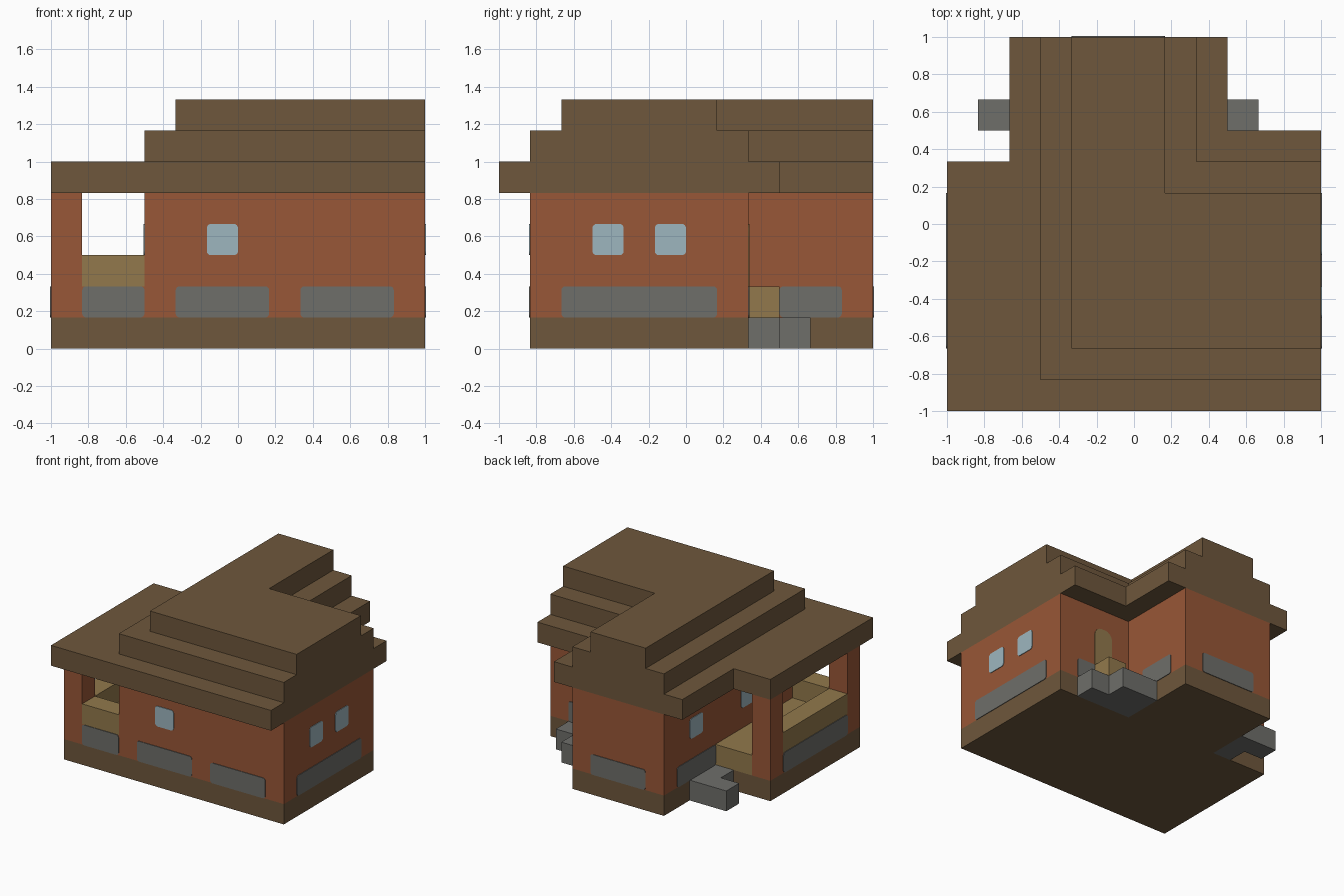
import bpy, bmesh, math
from mathutils import Vector

cube = bpy.data.objects.get("Cube")
if cube:
    bpy.data.objects.remove(cube, do_unlink=True)

U = 1 / 6  # building module: every part sits on this grid


def material(name, *srgb):
    linear = [((c / 255 + 0.055) / 1.055) ** 2.4 for c in srgb] + [1]
    mat = bpy.data.materials.new(name)
    mat.use_nodes = True
    mat.diffuse_color = linear
    bsdf = mat.node_tree.nodes["Principled BSDF"]
    bsdf.inputs["Base Color"].default_value = linear
    bsdf.inputs["Roughness"].default_value = 0.9
    return mat


BROWN = material("dark_timber", 110, 87, 60)
ORANGE = material("terracotta", 152, 87, 55)
GREY = material("stone", 110, 110, 106)
TAN = material("light_timber", 146, 121, 76)
GLASS = material("pale_glass", 158, 182, 191)


def extrude(name, points, offset, mat):
    """Flat outline swept along an offset, in modules."""
    bm = bmesh.new()
    face = bm.faces.new([bm.verts.new(Vector(p) * U) for p in points])
    swept = bmesh.ops.extrude_face_region(bm, geom=[face])["geom"]
    verts = [g for g in swept if isinstance(g, bmesh.types.BMVert)]
    bmesh.ops.translate(bm, verts=verts, vec=Vector(offset) * U)
    bmesh.ops.recalc_face_normals(bm, faces=bm.faces)
    mesh = bpy.data.meshes.new(name)
    bm.to_mesh(mesh)
    bm.free()
    mesh.materials.append(mat)
    obj = bpy.data.objects.new(name, mesh)
    bpy.context.collection.objects.link(obj)
    return obj


def prism(name, outline, z0, z1, mat):
    return extrude(name, [(x, y, z0) for x, y in outline], (0, 0, z1 - z0), mat)


def box(name, x0, x1, y0, y1, z0, z1, mat):
    return prism(name, [(x0, y0), (x1, y0), (x1, y1), (x0, y1)], z0, z1, mat)


def plate(name, axis, wall, side, a0, a1, z0, z1, mat, top=0.13, bottom=0.13):
    """Thin rounded plate on a wall; a0..a1 runs along the wall."""
    outline = []
    corners = [(a1, z1, -1, -1, top), (a0, z1, 1, -1, top),
               (a0, z0, 1, 1, bottom), (a1, z0, -1, 1, bottom)]
    for i, (a, z, da, dz, r) in enumerate(corners):
        steps = 4 if r else 0
        for k in range(steps + 1):
            t = math.pi / 2 * (i + k / max(steps, 1))
            outline.append((a + r * (da + math.cos(t)), z + r * (dz + math.sin(t))))
    t = 0.03 * side
    if axis == "x":
        return extrude(name, [(wall, a, z) for a, z in outline], (t, 0, 0), mat)
    return extrude(name, [(a, wall, z) for a, z in outline], (0, t, 0), mat)


# Foundation and main walls
prism("foundation", [(-6, -5), (6, -5), (6, 2), (2, 2), (2, 6), (-3, 6), (-3, 2), (-6, 2)],
      0, 1, BROWN)
prism("house_walls", [(-3, -5), (6, -5), (6, 2), (2, 2), (2, 6), (-3, 6)], 1, 5, ORANGE)

# Stepped roof: broad eaves, then two shrinking tiers
prism("roof_eaves", [(-6, -6), (6, -6), (6, 3), (3, 3), (3, 6), (-4, 6), (-4, 2), (-6, 2)],
      5, 6, BROWN)
for i, name in enumerate(["roof_middle", "roof_top"]):
    left, front, inner = i - 3, i - 5, 2 - i
    prism(name, [(left, front), (6, front), (6, inner), (inner, inner), (inner, 6), (left, 6)],
          6 + i, 7 + i, BROWN)

# Porch: floor, low walls, railings and posts
box("porch_floor", -5, -3, -4, 2, 1, 2, TAN)
box("porch_front_wall", -5, -3, -5, -4, 1, 2, ORANGE)
box("porch_side_wall", -6, -5, -4, 1, 1, 2, ORANGE)
box("porch_front_rail", -5, -3, -5, -4, 2, 3, TAN)
box("porch_side_rail", -6, -5, -4, 1, 2, 3, TAN)
for name, y in (("front_post", -5), ("back_post", 1)):
    box(name, -6, -5, y, y + 1, 1, 5, ORANGE)

# Stone steps at both entrances and the timber doorstep
prism("porch_steps", [(-3, 2), (-3, 4), (-5, 4), (-5, 3), (-4, 3), (-4, 2)], 0, 1, GREY)
prism("door_steps", [(2, 2), (5, 2), (5, 3), (4, 3), (4, 4), (2, 4)], 0, 1, GREY)
box("doorstep", 3, 4, 2, 3, 1, 2, TAN)
plate("door", "y", 2, 1, 3, 4, 2, 4, TAN, top=0.4, bottom=0)

# Stone panels along the foot of the walls: axis, wall, side, span
panels = [("y", -5, -1, -5, -3), ("y", -5, -1, -2, 1), ("y", -5, -1, 2, 5),
          ("x", 6, 1, -4, 1), ("y", 2, 1, 3, 5), ("x", 2, 1, 3, 5),
          ("y", 6, 1, -2, 1), ("x", -3, -1, 2, 5), ("x", -6, -1, -4, 1)]
for i, (axis, wall, side, a0, a1) in enumerate(panels):
    plate(f"stone_panel_{i + 1}", axis, wall, side, a0, a1, 1, 2, GREY)

# Square windows
windows = [("y", -5, -1, -1), ("x", 6, 1, -3), ("x", 6, 1, -1),
           ("x", -3, -1, 3), ("x", -3, -1, -1)]
for i, (axis, wall, side, a) in enumerate(windows):
    plate(f"window_{i + 1}", axis, wall, side, a, a + 1, 3, 4, GLASS)
